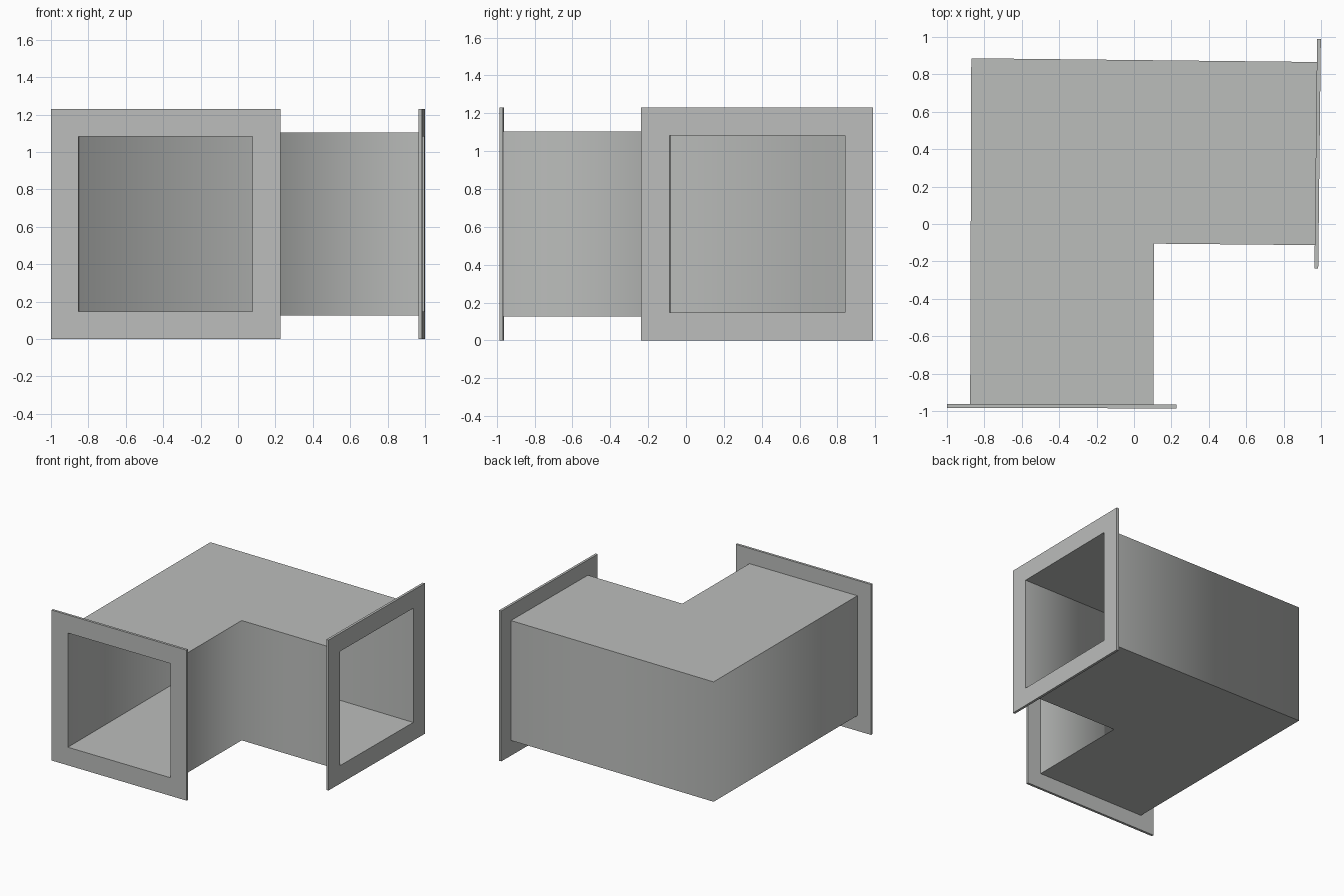
import bpy, bmesh
from mathutils import Vector

if "Cube" in bpy.data.objects:
    bpy.data.objects.remove(bpy.data.objects["Cube"])

metal = bpy.data.materials.new("galvanised grey")
metal.diffuse_color = (0.50, 0.512, 0.50, 1)
metal.use_nodes = True
metal.node_tree.nodes["Principled BSDF"].inputs["Base Color"].default_value = metal.diffuse_color

Z_MID = 0.615


def loft(name, stations, outer_h, inner_h, smooth=False, cap=True):
    """Hollow rectangular sleeve. Each station is four plan points:
    outer A, outer B, inner A, inner B; heights are half-heights about Z_MID."""
    bm = bmesh.new()
    rings = []
    for oa, ob, ia, ib in stations:
        ring = []
        for a, b, h in ((oa, ob, outer_h), (ia, ib, inner_h)):
            ring.append([bm.verts.new((p[0], p[1], Z_MID + s * h))
                         for p, s in ((a, -1), (b, -1), (b, 1), (a, 1))])
        rings.append(ring)
    # walls, outside and inside
    for r0, r1 in zip(rings, rings[1:]):
        for k in (0, 1):
            for i in range(4):
                j = (i + 1) % 4
                bm.faces.new((r0[k][i], r0[k][j], r1[k][j], r1[k][i]))
    # rims at both ends
    for r in (rings[0], rings[-1]):
        for i in range(4):
            j = (i + 1) % 4
            bm.faces.new((r[0][i], r[0][j], r[1][j], r[1][i]))
    bmesh.ops.recalc_face_normals(bm, faces=bm.faces[:])
    # shade round the bend, but keep the long corner seams and rims crisp
    mid = {v for r in rings[1:-1] for part in r for v in part}
    for f in bm.faces:
        f.smooth = smooth
    for e in bm.edges:
        upright = abs(e.verts[0].co.z - e.verts[1].co.z) > 0.1
        e.smooth = smooth and upright and all(v in mid for v in e.verts)
    me = bpy.data.meshes.new(name)
    bm.to_mesh(me)
    bm.free()
    me.materials.append(metal)
    ob = bpy.data.objects.new(name, me)
    bpy.context.collection.objects.link(ob)
    return ob


# elbow duct: front mouth, mitred corner, right mouth
loft("elbow_duct", [
    ((-0.876, -0.964), (0.103, -0.966), (-0.851, -0.964), (0.078, -0.966)),
    ((-0.870, 0.886), (0.107, -0.105), (-0.845, 0.861), (0.082, -0.080)),
    ((0.978, 0.866), (0.969, -0.113), (0.978, 0.841), (0.969, -0.088)),
], 0.49, 0.467, smooth=True)


def flange(name, a, b, depth):
    """Thin square frame between plan points a and b, extruded by depth."""
    a, b, d = Vector(a), Vector(b), Vector(depth)
    t = 0.1485 / (b - a).length
    pts = [a, b, a.lerp(b, t), a.lerp(b, 1 - t)]
    loft(name, [pts, [p + d for p in pts]], 0.615, 0.467)


flange("front_flange", (-1.0, -0.963), (0.226, -0.966), (0.0, -0.02))
flange("right_flange", (0.979, 0.989), (0.965, -0.237), (0.02, 0.0))
